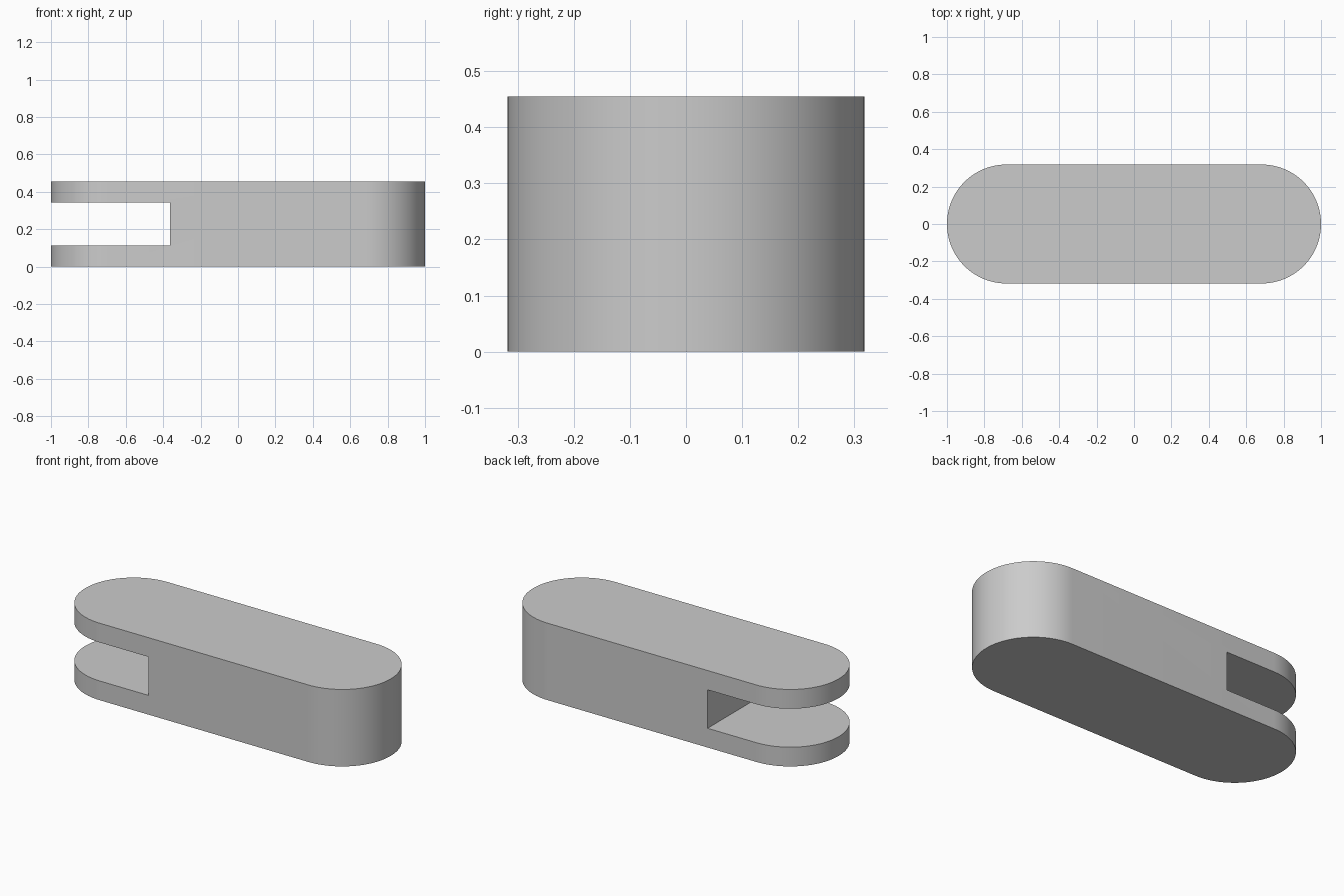
import bpy
import bmesh
from math import sin, cos, pi

RADIUS = 0.318
HEIGHT = 0.455
SLOT_X = -0.364
SLOT_Z = (HEIGHT * 0.25, HEIGHT * 0.75)
SEGMENTS = 48

cube = bpy.data.objects.get("Cube")
if cube:
    bpy.data.objects.remove(cube, do_unlink=True)

# Plain grey material
grey = bpy.data.materials.new("light grey")
grey.use_nodes = True
colour = (0.6, 0.6, 0.6, 1)
grey.diffuse_color = colour
grey.node_tree.nodes["Principled BSDF"].inputs["Base Color"].default_value = colour


def prism(name, outline, bottom, top):
    """Extrude a flat outline upwards into a solid."""
    bm = bmesh.new()
    face = bm.faces.new([bm.verts.new((x, y, bottom)) for x, y in outline])
    grown = bmesh.ops.extrude_face_region(bm, geom=[face])
    verts = [v for v in grown["geom"] if isinstance(v, bmesh.types.BMVert)]
    bmesh.ops.translate(bm, verts=verts, vec=(0, 0, top - bottom))
    bmesh.ops.recalc_face_normals(bm, faces=bm.faces)
    mesh = bpy.data.meshes.new(name)
    bm.to_mesh(mesh)
    bm.free()
    mesh.materials.append(grey)
    obj = bpy.data.objects.new(name, mesh)
    bpy.context.collection.objects.link(obj)
    return obj


# Link body with two rounded ends
outline = []
for side, start in ((1, -pi / 2), (-1, pi / 2)):
    for i in range(SEGMENTS + 1):
        a = start + pi * i / SEGMENTS
        outline.append((side * (1 - RADIUS) + RADIUS * cos(a), RADIUS * sin(a)))
body = prism("forked_link", outline, 0, HEIGHT)

# Slot that opens one end into a fork
slot = prism("slot_cutter", [(-1.2, -0.5), (SLOT_X, -0.5), (SLOT_X, 0.5), (-1.2, 0.5)], *SLOT_Z)
slot.hide_render = True
cut = body.modifiers.new("slot", "BOOLEAN")
cut.operation = "DIFFERENCE"
cut.solver = "EXACT"
cut.object = slot

for obj in bpy.context.selected_objects:
    obj.select_set(False)
bpy.context.view_layer.objects.active = body
body.select_set(True)
bpy.ops.object.modifier_apply(modifier=cut.name)
bpy.data.objects.remove(slot, do_unlink=True)
bpy.ops.object.shade_smooth_by_angle(angle=pi / 6)
